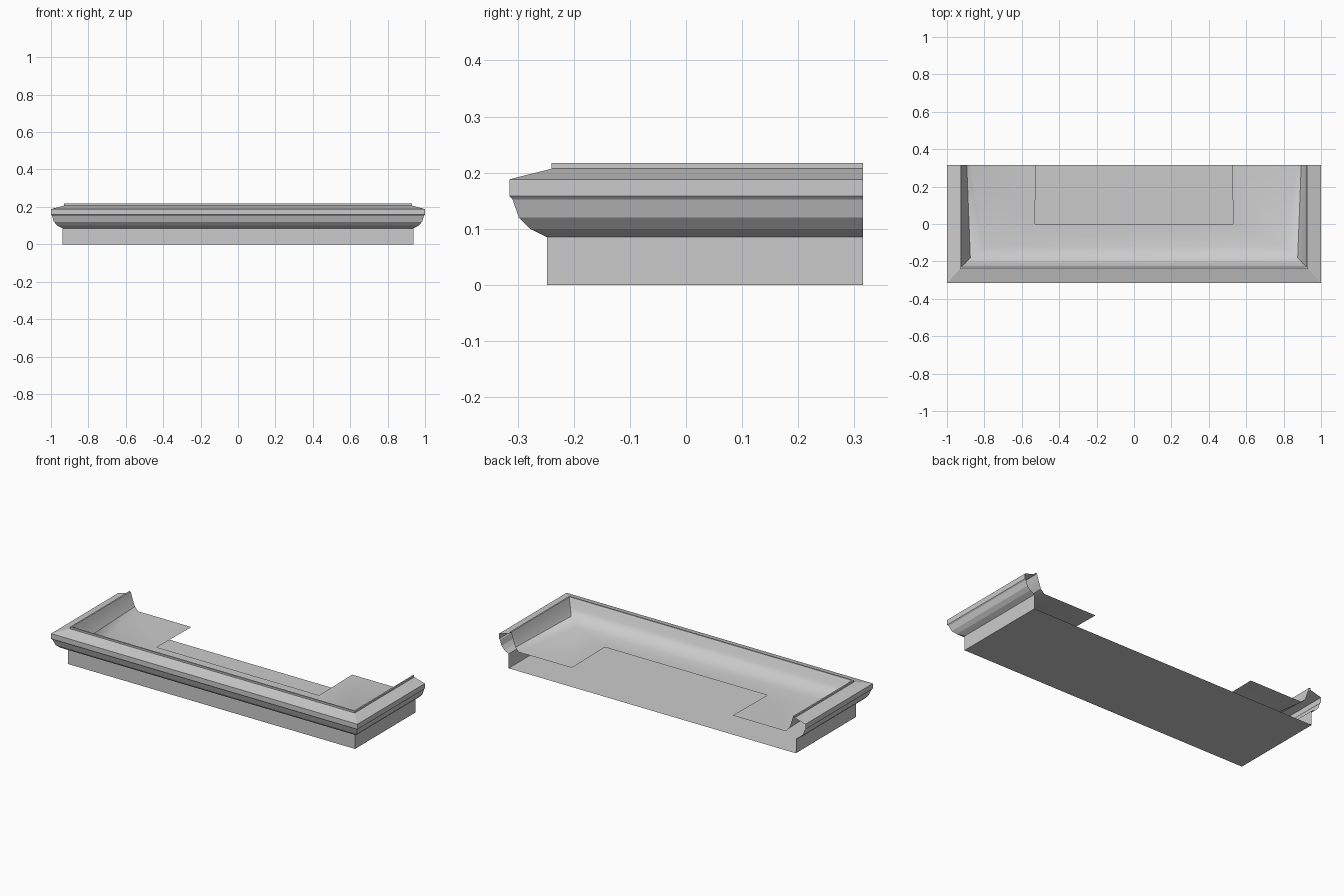
import bpy
import bmesh
import math

cube = bpy.data.objects.get("Cube")
if cube:
    bpy.data.objects.remove(cube, do_unlink=True)

BACK = 0.315
GREY = (0.6, 0.6, 0.6, 1.0)

stone = bpy.data.materials.new("plain_grey")
stone.use_nodes = True
stone.diffuse_color = GREY
stone.node_tree.nodes["Principled BSDF"].inputs["Base Color"].default_value = GREY


def ring(x_back, x_front, y_front, z):
    """Open three-sided run: back left, round the front, to back right."""
    return [(-x_back, BACK, z), (-x_front, y_front, z),
            (x_front, y_front, z), (x_back, BACK, z)]


def finish(name, bm, angle):
    bmesh.ops.remove_doubles(bm, verts=bm.verts, dist=0.0001)
    mesh = bpy.data.meshes.new(name)
    bm.to_mesh(mesh)
    bm.free()
    mesh.materials.append(stone)
    obj = bpy.data.objects.new(name, mesh)
    bpy.context.collection.objects.link(obj)
    bpy.ops.object.select_all(action='DESELECT')
    obj.select_set(True)
    bpy.context.view_layer.objects.active = obj
    bpy.ops.object.shade_smooth_by_angle(angle=math.radians(angle))
    return obj


def loft(bm, rings):
    """Skin neighbouring rings, facing outward for rings that climb."""
    rows = [[bm.verts.new(p) for p in r] for r in rings]
    for low, high in zip(rows, rows[1:]):
        for i in range(3):
            bm.faces.new((low[i], low[i + 1], high[i + 1], high[i]))
    return rows


def outer(inset, z):
    x = 1 - inset * 0.93
    return ring(x, x, -BACK + inset, z)


# Plinth: open-backed walls and underside
bm = bmesh.new()
rows = loft(bm, [outer(0.067, 0), outer(0.067, 0.085)])
bm.faces.new(rows[0][::-1])
finish("base_plinth", bm, 10)

# Moulded cornice, running up to the raised lip
bm = bmesh.new()
profile = [(0.067, 0.085), (0.037, 0.100), (0.017, 0.120), (0.006, 0.152),
           (0.0, 0.158), (0.0, 0.188), (0.075, 0.207), (0.075, 0.217),
           (0.084, 0.217)]
loft(bm, [outer(*p) for p in profile])
finish("cornice_moulding", bm, 10)

# Hollow inner cove, wider at the front than at the back
bm = bmesh.new()
cove = [outer(0.084, 0.217),
        ring(0.916, 0.916, -0.222, 0.200),
        ring(0.906, 0.902, -0.210, 0.168),
        ring(0.894, 0.875, -0.180, 0.135),
        ring(0.872, 0.800, -0.120, 0.113)]
rows = loft(bm, cove)

# Recessed floor with a rectangular notch in its back edge
a, b, c, d = rows[-1]
notch = [bm.verts.new((x, y, 0.113)) for x, y in
         ((-0.525, BACK), (-0.53, 0), (0.53, 0), (0.525, BACK))]
bm.faces.new((a, b, notch[1], notch[0]))
bm.faces.new((b, c, notch[2], notch[1]))
bm.faces.new((c, d, notch[3], notch[2]))
finish("inner_cove_and_floor", bm, 35)
